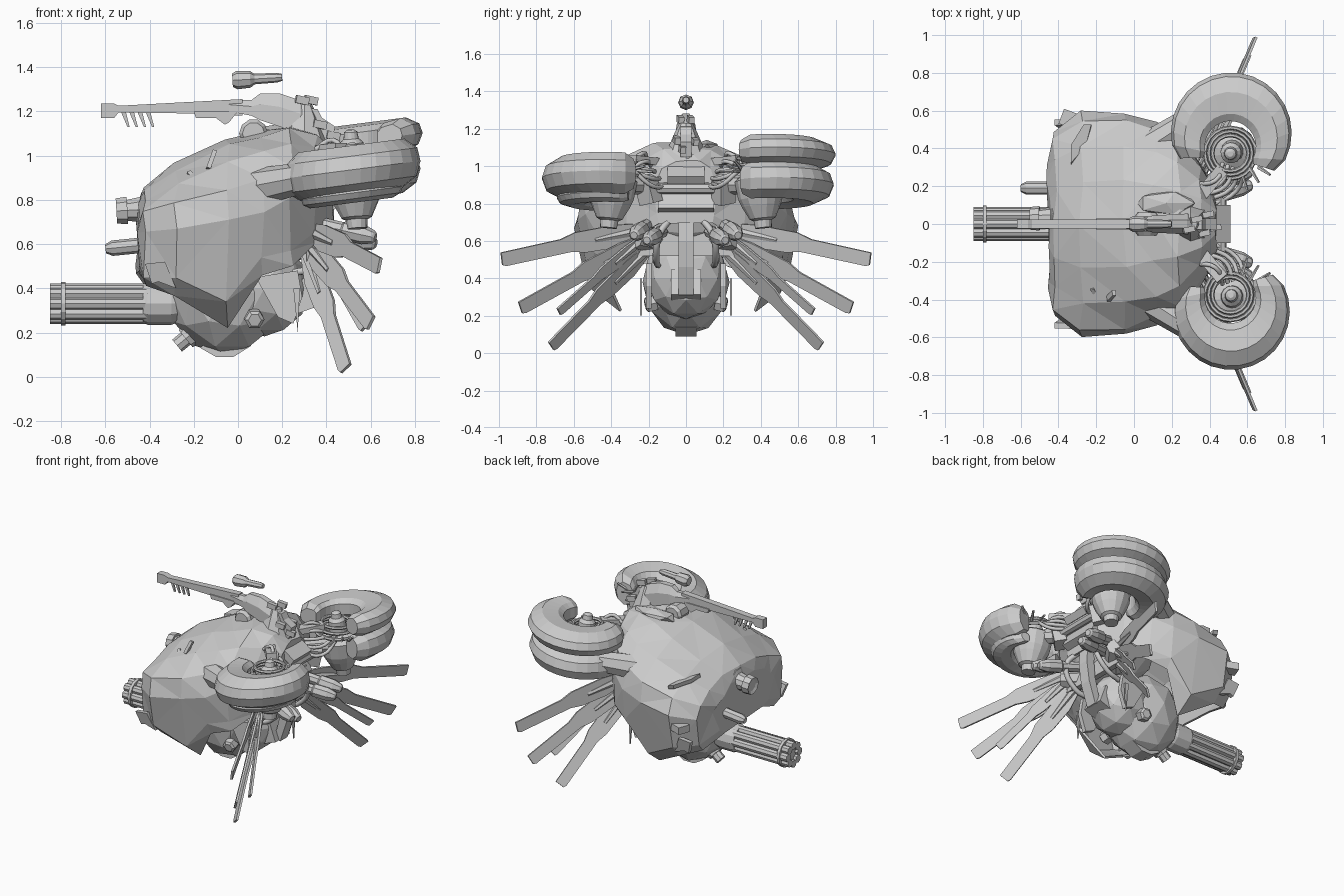
import bpy, bmesh, math, random
from mathutils import Vector

if "Cube" in bpy.data.objects:
    bpy.data.objects.remove(bpy.data.objects["Cube"])
random.seed(4)
V = Vector

def finish(name, bm):
    bmesh.ops.recalc_face_normals(bm, faces=bm.faces[:])
    me = bpy.data.meshes.new(name)
    bm.to_mesh(me)
    bm.free()
    ob = bpy.data.objects.new(name, me)
    bpy.context.collection.objects.link(ob)
    return ob

def loft(name, rings, closed=True, caps=True):
    bm = bmesh.new()
    vs = [[bm.verts.new(p) for p in r] for r in rings]
    n = len(rings[0])
    for a, b in zip(vs, vs[1:]):
        for i in range(n if closed else n - 1):
            j = (i + 1) % n
            bm.faces.new((a[i], a[j], b[j], b[i]))
    if caps:
        bm.faces.new(vs[0])
        bm.faces.new(vs[-1])
    return finish(name, bm)

def lathe(name, p, axis, prof, n=12):
    """Turned part: prof is (distance along axis, radius)."""
    p, q = V(p), V(axis).to_track_quat('Z', 'Y')
    return loft(name, [[p + q @ V((r * math.cos(2 * math.pi * i / n), r * math.sin(2 * math.pi * i / n), d))
                        for i in range(n)] for d, r in prof])

def rod(name, a, b, r1, r2=None, n=8):
    d = V(b) - V(a)
    return lathe(name, a, d, [(0, r1), (d.length, r1 if r2 is None else r2)], n)

def prism(name, pts, t, o=(0, 0, 0), u=(1, 0, 0), v=(0, 0, 1), w=(0, 1, 0)):
    o, u, v, w = V(o), V(u), V(v), V(w)
    return loft(name, [[o + u * a + v * b + w * s * t / 2 for a, b in pts] for s in (-1, 1)])

def box(name, c, size, rot=(0, 0, 0)):
    x, z = size[0] / 2, size[2] / 2
    ob = prism(name, [(-x, -z), (x, -z), (x, z), (-x, z)], size[1])
    ob.location, ob.rotation_euler = c, [math.radians(a) for a in rot]
    return ob

def blob(name, c, r, sub=2, jit=0.0):
    bm = bmesh.new()
    bmesh.ops.create_icosphere(bm, subdivisions=sub, radius=1)
    for vt in bm.verts:
        k = 1 + random.uniform(-jit, jit)
        vt.co = V(c) + V([vt.co[i] * r[i] * k for i in range(3)])
    return finish(name, bm)

def cable(name, pts, r):
    cu = bpy.data.curves.new(name, 'CURVE')
    cu.dimensions, cu.bevel_depth, cu.bevel_resolution, cu.resolution_u = '3D', r, 1, 4
    sp = cu.splines.new('BEZIER')
    sp.bezier_points.add(len(pts) - 1)
    for b, p in zip(sp.bezier_points, pts):
        b.co, b.handle_left_type, b.handle_right_type = p, 'AUTO', 'AUTO'
    cu.use_fill_caps = True
    ob = bpy.data.objects.new(name, cu)
    bpy.context.collection.objects.link(ob)

# Faceted armour shell: x, half width, top z, widest z, hem z, hem half width
secs = [(-.455, .33, .78, .64, .47, .22), (-.42, .48, .86, .66, .40, .40), (-.28, .59, .96, .68, .36, .46),
        (-.05, .59, 1.07, .70, .22, .36), (.11, .53, 1.12, .74, .47, .46), (.24, .46, 1.14, .80, .51, .42),
        (.35, .32, 1.10, .85, .60, .28), (.43, .17, 1.03, .86, .70, .14)]
rings = []
for x, hw, zt, zm, zb, yb in secs:
    half = []
    for t in (90, 50, 0):
        c, s = math.cos(math.radians(t)), math.sin(math.radians(t))
        half.append((yb + (hw - yb) * c, zm - (zm - zb) * s))
    for t in (24, 46, 68):
        c, s = math.cos(math.radians(t)), math.sin(math.radians(t))
        half.append((hw * c * 1.02, zm + (zt - zm) * s))
    ring = [V((x, y, z)) for y, z in half] + [V((x, 0, zt))] + [V((x, -y, z)) for y, z in half[::-1]]
    rings.append([p + V([random.uniform(-.012, .012) for _ in range(3)]) for p in ring])
shell = loft("armour_shell", rings, closed=False)
bm = bmesh.new()
bm.from_mesh(shell.data)
bmesh.ops.triangulate(bm, faces=[f for f in bm.faces if len(f.verts) == 4])
bm.to_mesh(shell.data)
bm.free()
shell.modifiers.new("thickness", 'SOLIDIFY').thickness = .015

# Belly, rear hump and inner core
blob("belly", (-.06, 0, .38), (.26, .235, .285), 2, .015)
blob("rear_hump", (.12, 0, .40), (.2, .21, .22), 2, .015)
blob("inner_core", (.17, 0, .77), (.24, .32, .25), 2)
prism("belly_keel", [(-.17, .13), (-.1, .09), (-.02, .09), (.06, .14), (-.1, .2)], .11)
lathe("belly_lens", (-.19, 0, .21), (-.8, 0, -.65), [(0, .06), (.06, .05), (.06, .035), (.11, .035)], 8)
for s in (1, -1):
    lathe("belly_bolt", (.07, s * .16, .27), (.1, s, -.25), [(0, .045), (.05, .045), (.06, .03)], 6)
    prism("hem_chip", [(-.42, .51), (-.33, .52), (-.28, .40), (-.36, .43), (-.39, .42)], .03, o=(0, s * .41, 0),
          v=(0, s * .25, 1))
    prism("belly_side_plate", [(.08, .45), (.27, .48), (.29, .36), (.25, .24), (.18, .27)], .03, o=(0, s * .2, 0))
    prism("skirt_spike", [(.25, .4), (.28, .4), (.27, .2), (.26, .3)], .012, o=(0, s * .24, 0))

# Rotary gun
for i in range(8):
    a = math.pi * i / 4
    y, z = .064 * math.cos(a), .33 + .064 * math.sin(a)
    rod("gun_barrel", (-.85, y, z), (-.38, y, z), .027)
rod("gun_core", (-.83, 0, .33), (-.38, 0, .33), .05)
lathe("gun_ring", (-.8, 0, .33), (1, 0, 0), [(0, .098), (.02, .098)], 16)
lathe("gun_housing", (-.43, 0, .33), (1, 0, 0), [(0, .085), (.02, .095), (.13, .095), (.2, .07)], 12)

# Face: eye and side muzzle
lathe("eye", (-.37, .03, .76), (-1, 0, -.06),
      [(0, .1), (.06, .085), (.07, .06), (.13, .05), (.13, .065), (.18, .06), (.17, .04)], 10)
lathe("side_muzzle", (-.38, .19, .6), (-1, 0, -.1), [(0, .035), (.19, .035), (.22, .02)], 8)
prism("crest_plate", [(-.12, .0), (-.03, .05), (.1, .04), (.12, .0), (0, -.03)], .03, o=(-.28, .42, .86),
      u=(.45, .85, -.15), v=(-.8, .4, .2), w=(0, .3, .95))
box("shell_fin", (-.12, -.38, .98), (.02, .03, .09), (-20, 20, 0))
box("shell_vent", (-.21, -.36, .91), (.02, .05, .02), (30, -20, 20))
prism("corner_plate", [(-.05, -.03), (.05, -.05), (.06, .02), (-.02, .05)], .05, o=(-.35, .56, .6), v=(0, 1, 0), w=(0, 0, 1))

# Top cannon with mount and scope
prism("cannon_barrel", [(-.62, 1.235), (-.62, 1.17), (-.56, 1.17), (-.54, 1.195), (-.2, 1.19), (.02, 1.18),
                        (.02, 1.255), (-.54, 1.225), (-.56, 1.235)], .045)
# receiver stations: x, bottom z, top z, half width
loft("cannon_body", [[V((x, y * w, z)) for y, z in ((-1, zb), (-1, zb * .4 + zt * .6), (-.4, zt), (.4, zt),
                                                    (1, zb * .4 + zt * .6), (1, zb))]
                     for x, zb, zt, w in ((-.04, 1.2, 1.25, .025), (.06, 1.18, 1.25, .035), (.1, 1.16, 1.28, .045),
                                          (.19, 1.13, 1.28, .05), (.28, 1.1, 1.25, .055), (.35, 1.1, 1.2, .04))])
prism("cannon_grip", [(-.2, 1.2), (0, 1.2), (-.04, 1.15), (-.06, 1.14), (-.1, 1.17), (-.19, 1.17)], .06)
prism("cannon_tail", [(.25, 1.22), (.36, 1.21), (.38, 1.17), (.44, 1.13), (.42, 1.05), (.28, 1.08)], .06)
for i in range(4):
    x = -.52 + i * .037
    prism("cannon_fin", [(x - .01, 1.2), (x + .012, 1.2), (x + .03, 1.13), (x + .02, 1.13)], .012)
lathe("scope", (-.025, 0, 1.34), (1, 0, .06), [(0, .03), (.02, .042), (.08, .038), (.1, .024), (.2, .022), (.225, .016)], 8)
lathe("cannon_mount", (.3, 0, 1.04), (0, 0, 1), [(0, .12), (.07, .09), (.14, .06), (.19, .035)], 8)
lathe("mount_wheel", (.07, -.06, 1.1), (0, 1, 0), [(0, .05), (.02, .065), (.1, .065), (.12, .05)], 10)
blob("mount_pod", (.17, .11, 1.1), (.17, .07, .04), 1)
for x, y, z in ((.33, .025, 1.25), (.29, -.03, 1.25), (.39, .05, 1.13), (.37, -.05, 1.14), (.43, -.02, 1.09)):
    box("breech_block", (x, y, z), (.06, .03, .035), (0, 12, 12))

# Horseshoe fenders
def fender(name, s, z, h, grow=0.0):
    prof = [(0, -.22), (.12, -.4), (.55, -.5), (.9, -.3), (1, 0), (.92, .28), (.6, .5), (.15, .42), (0, .25)]
    rs, n = [], 18
    for i in range(n + 1):
        a = math.radians(40 - 245 * i / n)
        end = i in (0, n)
        inn = V((.51 + .135 * math.cos(a), -.39 + .135 * math.sin(a)))
        out = V((.515 + (.31 + grow) * math.cos(a), -.462 + (.31 + grow) * math.sin(a)))
        r = []
        for f, g in prof:
            p = inn.lerp(out, .12 + f * .76 if end else f)
            r.append(V((p.x, -s * p.y + (.02 if s > 0 else 0), z + g * h * (.72 if end else 1) + (p.x - .51) * .13)))
        rs.append(r)
    loft(name, rs)

fender("fender", -1, .935, .22)
fender("fender", 1, .90, .20)
fender("upper_fender", 1, 1.06, .16, .01)
fender("fender_under_rim", -1, .83, .09, -.08)

for s in (1, -1):
    # Turbine and nozzle inside each fender
    c, top = (.51, s * .375), .06 if s > 0 else 0
    lathe("turbine", (.54, s * .415, .67), (-.07, -s * .1, 1),
          [(0, .03), (.0, .045), (.04, .05), (.05, .07), (.12, .105), (.16, .12), (.26, .13), (.28, .1), (.3, .06),
           (.33 + top, .055), (.35 + top, .035), (.38 + top, .03), (.39 + top, .015)], 14)
    for i in range(3):
        bpy.ops.mesh.primitive_torus_add(location=(*c, .95 + i * .03 + top / 2), rotation=(0, s * .05, 0),
                                         major_radius=.135 - i * .02, minor_radius=.011, major_segments=20, minor_segments=6)
        bpy.context.object.name = "turbine_coil"
    # Shoulder arm from shell to fender
    rod("shoulder_arm", (.1, s * .42, .86), (.3, s * .55, .9), .085, .07, 8)
    rod("shoulder_link", (.36, s * .14, .9), (.5, s * .3, .9), .06, .05, 8)
    box("shoulder_plate", (.41, s * .22, 1.03), (.18, .07, .04), (0, -5, s * 50))
    box("shoulder_clamp", (.46, s * .2, .86), (.08, .1, .12), (10, 10, s * 40))
    # Cables and spines between core and turbine
    for i in range(5):
        o = i * .028
        cable("cable", [(.34 + o * .6, s * (.21 - o), 1.02 - o), (.43 + o, s * (.23 - o * .5), 1.07 - o * 1.6),
                        (.47 + o, s * (.32 - o * .3), .98)], .012)
    for i in range(3):
        rod("spine", (.56 + i * .05, s * .3, .98), (.6 + i * .06, s * (.18 + i * .04), .97 + .03 * i), .012, .007, 5)
    # Rear thrusters
    for y, z, e in ((.13, .62, .02), (.2, .66, -.03)):
        lathe("rear_thruster", (.36, s * y, z + .03), (1, s * .3, -.2 + e),
              [(0, .035), (.12, .035), (.13, .045), (.22, .045), (.27, .03), (.28, .02)], 8)
    rod("hip_joint", (.25, s * .12, .6), (.38, s * .27, .62), .08, .06, 8)
    cable("hip_hose", [(.4, s * .08, .72), (.45, s * .14, .64), (.36, s * .16, .5), (.25, s * .15, .47)], .018)
    # Blade wings: root, tip, width, lean of the blade plane
    for root, tip, w, lean in (((.32, .22, .66), (.64, .985, .5), .085, .15), ((.31, .2, .61), (.6, .885, .24), .085, .3),
                               ((.31, .2, .56), (.485, .72, .035), .08, .5), ((.34, .22, .62), (.57, .68, .22), .055, .4)):
        a, b = V((root[0], s * root[1], root[2])), V((tip[0], s * tip[1], tip[2]))
        L = (b - a).length
        d = (b - a) / L
        nrm = d.cross(V((lean, 0, 1))).normalized()
        up = nrm.cross(d)
        prism("wing_blade", [(0, -.4 * w), (.2 * L, -.75 * w), (.42 * L, -.65 * w), (.52 * L, -.42 * w), (L - .02, -.45 * w),
                             (L, -.35 * w), (L, .45 * w), (.58 * L, .5 * w), (.48 * L, .75 * w), (.2 * L, .7 * w), (0, .4 * w)],
              .014, a, d, up, nrm)
        rod("blade_root", a, a + d * .35 * L, .028, .014, 6)

# Rear skirt, tail strap and spine blocks
prism("rear_skirt", [(-.3, .72), (.3, .72), (.26, .52), (-.26, .52)], .04, o=(.33, 0, 0), u=(0, 1, 0), w=(1, 0, 0))
prism("tail_strap", [(.34, .7), (.42, .72), (.43, .6), (.41, .46), (.36, .31), (.28, .32), (.28, .36), (.33, .38),
                     (.36, .5), (.37, .62)], .08)
box("tail_bracket", (.27, 0, .36), (.12, .16, .14), (0, -20, 0))
box("spine_block", (.41, 0, .8), (.1, .3, .1), (0, -25, 0))
box("spine_cap", (.43, 0, .97), (.16, .2, .05), (0, 35, 0))
rod("spine_axle", (.46, -.24, .88), (.46, .24, .88), .03)
